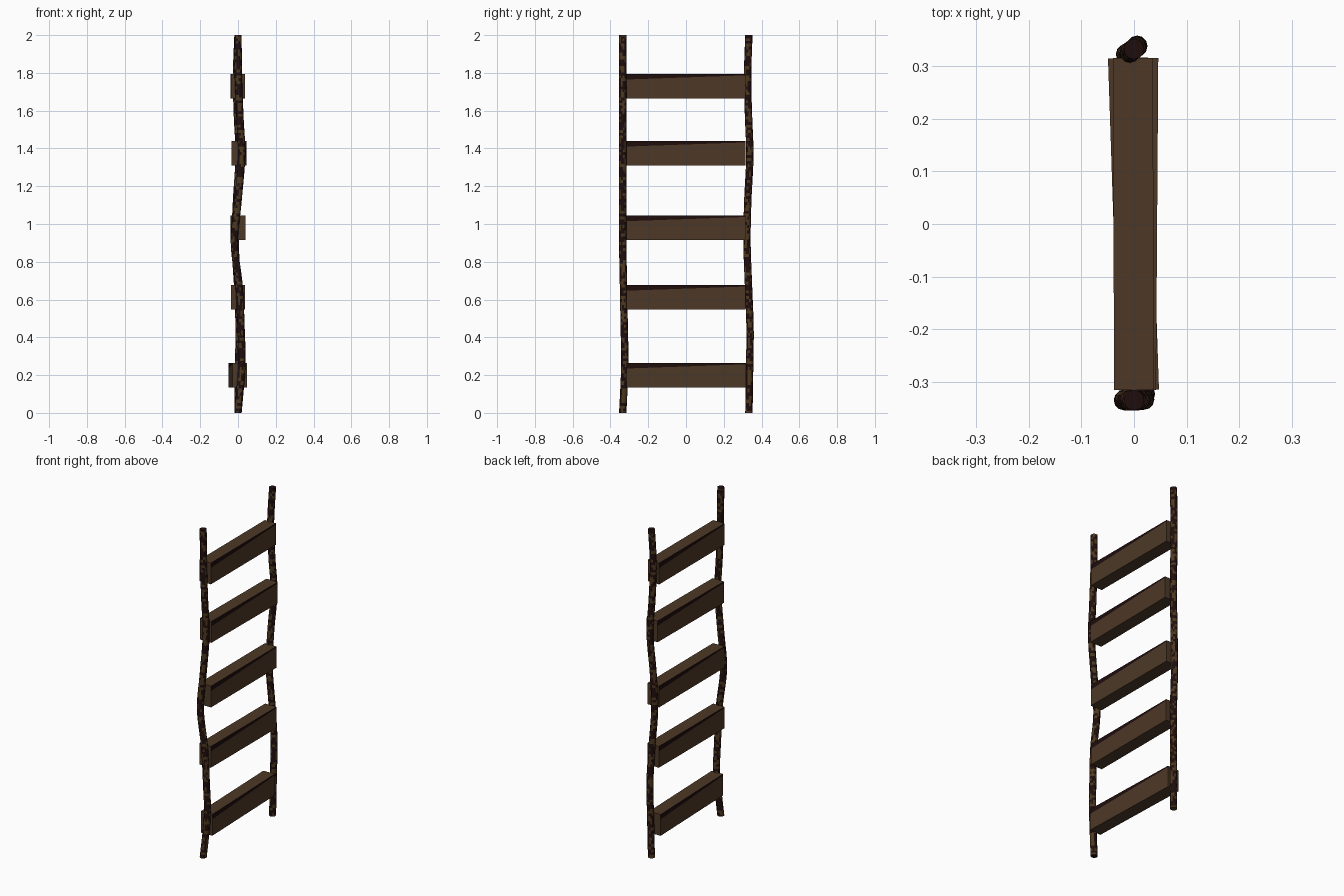
import bpy, bmesh, math
from mathutils import Vector, noise

if "Cube" in bpy.data.objects:
    bpy.data.objects.remove(bpy.data.objects["Cube"])


def material(name, rgb):
    m = bpy.data.materials.new(name)
    m.diffuse_color = (*rgb, 1)
    m.use_nodes = True
    m.node_tree.nodes["Principled BSDF"].inputs["Base Color"].default_value = m.diffuse_color
    return m


WOOD = material("plank brown", (0.074, 0.040, 0.020))
DARK = material("dark stain", (0.014, 0.004, 0.004))
ROPE = material("rope olive brown", (0.075, 0.040, 0.013))


def finish(bm, name, mats):
    me = bpy.data.meshes.new(name)
    bm.normal_update()
    bm.to_mesh(me)
    bm.free()
    for m in mats:
        me.materials.append(m)
    ob = bpy.data.objects.new(name, me)
    bpy.context.collection.objects.link(ob)
    return ob


def spline(points, t):
    """Catmull-Rom point on a path, t from 0 to 1."""
    n = len(points) - 1
    i = min(int(t * n), n - 1)
    u = t * n - i
    a, b, c, d = (Vector(points[min(max(i + k, 0), n)]) for k in (-1, 0, 1, 2))
    return 0.5 * (2 * b + (c - a) * u + (2 * a - 5 * b + 4 * c - d) * u * u
                  + (3 * b - a - 3 * c + d) * u ** 3)


def rope(name, points, radius=0.0195, sides=12, rings=130):
    bm = bmesh.new()
    loops = []
    for r in range(rings + 1):
        p = spline(points, r / rings)
        loops.append([bm.verts.new((p.x + radius * math.cos(2 * math.pi * s / sides),
                                    p.y + radius * math.sin(2 * math.pi * s / sides), p.z))
                      for s in range(sides)])
    for a, b in zip(loops, loops[1:]):
        for s in range(sides):
            t = (s + 1) % sides
            bm.faces.new((a[s], a[t], b[t], b[s]))
    bm.faces.new(loops[0][::-1])
    bm.faces.new(loops[-1])
    # mottled fibre colour
    for f in bm.faces:
        f.smooth = len(f.verts) == 4
        c = f.calc_center_median()
        f.material_index = 1 if noise.noise(c * 55) > -0.08 else 0
    return finish(bm, name, (ROPE, DARK))


def plank(name, z, x, yaw):
    bm = bmesh.new()
    bmesh.ops.create_cube(bm, size=1)
    bmesh.ops.scale(bm, vec=(0.076, 0.632, 0.13), verts=bm.verts)
    # dark tapering stain along the top of both long sides
    for side in (1, -1):
        face = next(f for f in bm.faces if f.normal.x * side > 0.9)
        bmesh.ops.bisect_plane(bm, geom=[face, *face.edges, *face.verts],
                               plane_co=(0, 0, 0.046), plane_no=(0, -0.035 * side, 1))
        bm.normal_update()
        stained = max((f for f in bm.faces if f.normal.x * side > 0.9),
                      key=lambda f: f.calc_center_median().z)
        stained.material_index = 1
    ob = finish(bm, name, (WOOD, DARK))
    ob.location = (x, 0, z)
    ob.rotation_euler.z = math.radians(yaw)
    return ob


# side ropes
rope("front_rope", [(0, -.335, 0), (.02, -.324, .25), (.016, -.327, .45), (.006, -.331, .67),
                    (-.019, -.335, .9), (0, -.335, 1.12), (.019, -.334, 1.36),
                    (.010, -.335, 1.57), (.002, -.335, 1.78), (0, -.335, 2)])
rope("back_rope", [(0, .333, 0), (.003, .337, .25), (.006, .339, .45), (-.002, .331, .67),
                   (-.015, .323, .9), (-.008, .327, 1.12), (.006, .338, 1.36),
                   (-.003, .331, 1.57), (-.008, .326, 1.78), (0, .333, 2)])

# steps: height, x offset, yaw
for i, (z, x, yaw) in enumerate([(.2, -.001, 1.9), (.612, 0, 0), (.98, 0, 0.2),
                                 (1.375, .006, -0.4), (1.73, -.001, 0.2)]):
    plank(f"step_{i + 1}", z, x, yaw)
